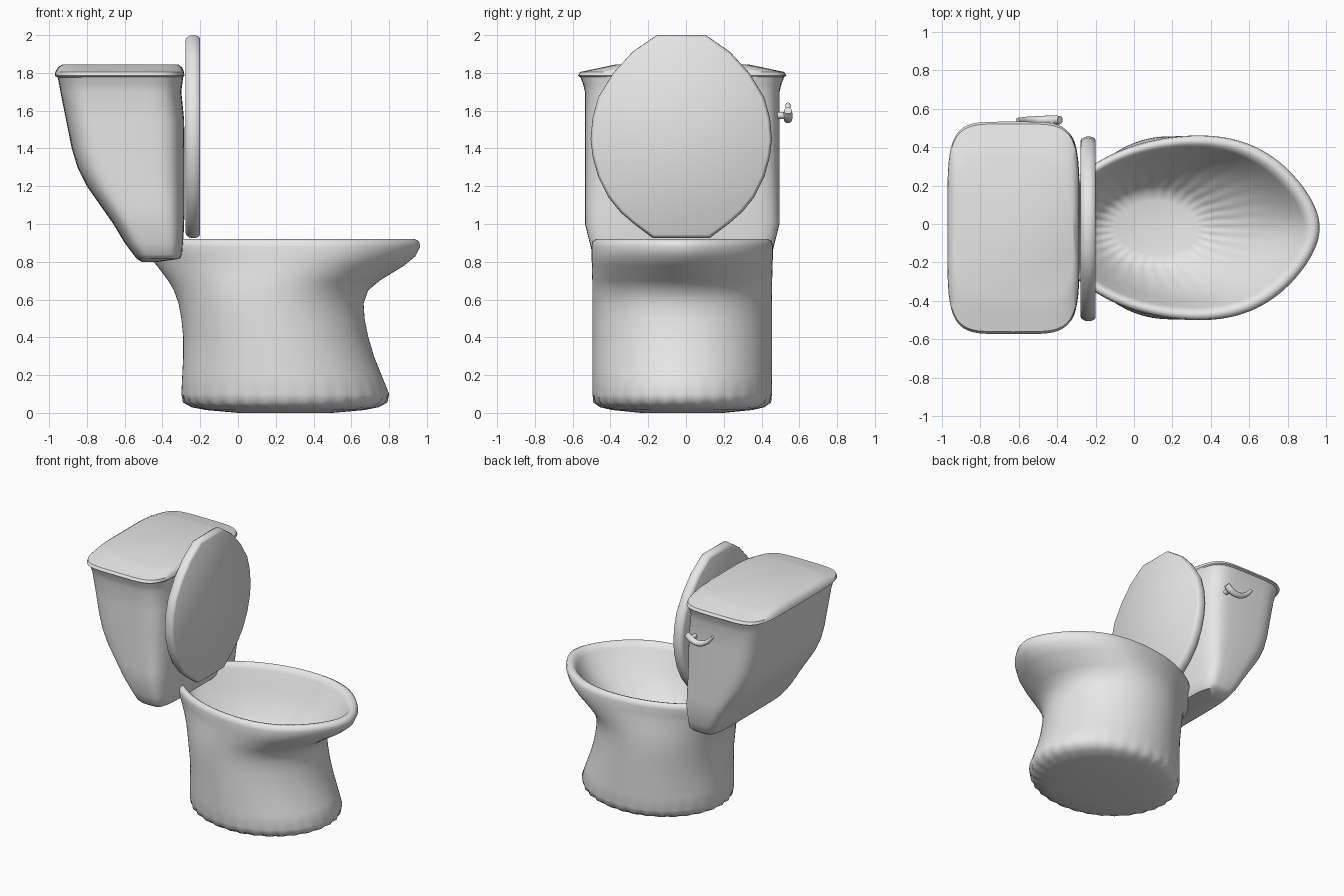
import bpy
import bmesh
from math import cos, sin, pi, copysign

cube = bpy.data.objects.get("Cube")
if cube:
    bpy.data.objects.remove(cube, do_unlink=True)

MID_Y = -0.02

mat = bpy.data.materials.new("light grey ceramic")
mat.use_nodes = True
grey = (0.8, 0.8, 0.8, 1)
mat.diffuse_color = grey
mat.node_tree.nodes["Principled BSDF"].inputs["Base Color"].default_value = grey


def finish(obj, angle):
    obj.data.materials.append(mat)
    bpy.ops.object.select_all(action="DESELECT")
    obj.select_set(True)
    bpy.context.view_layer.objects.active = obj
    bpy.ops.object.shade_smooth_by_angle(angle=angle)


def loft(name, rings, angle=0.7):
    """Skin a stack of equal rings and cap both ends."""
    bm = bmesh.new()
    loops = [[bm.verts.new(p) for p in ring] for ring in rings]
    for a, b in zip(loops, loops[1:]):
        for i in range(len(a)):
            j = (i + 1) % len(a)
            bm.faces.new((a[i], a[j], b[j], b[i]))
    bm.faces.new(loops[0])
    bm.faces.new(loops[-1])
    bmesh.ops.recalc_face_normals(bm, faces=bm.faces)
    mesh = bpy.data.meshes.new(name)
    bm.to_mesh(mesh)
    bm.free()
    obj = bpy.data.objects.new(name, mesh)
    bpy.context.collection.objects.link(obj)
    finish(obj, angle)
    return obj


def egg_ring(z, x0, x1, half, egg=0, ruffle=0, count=128):
    """Ellipse that turns egg-shaped as egg goes to 1, with optional fluting."""
    ring = []
    for i in range(count):
        t = 2 * pi * i / count
        c = cos(t)
        r = 1 + ruffle * cos(32 * t)
        shape = 1 + egg * (0.15 * c - 0.3 * c ** 4)
        ring.append(((x0 + x1) / 2 + (x1 - x0) / 2 * c * r,
                     MID_Y + half * sin(t) * shape * r, z))
    return ring


def box_ring(z, x0, x1, half, power=5, count=64):
    """Rounded rectangle."""
    def soft(v):
        return copysign(abs(v) ** (2 / power), v)
    return [((x0 + x1) / 2 + (x1 - x0) / 2 * soft(cos(2 * pi * i / count)),
             MID_Y + half * soft(sin(2 * pi * i / count)), z)
            for i in range(count)]


# Bowl and pedestal: up the outside, over the rim, down the inside
bowl = [
    (0.0, 0.0, 0.5, 0.22), (0.015, -0.17, 0.67, 0.37),
    (0.03, -0.24, 0.74, 0.43, 0, 0.012), (0.055, -0.285, 0.785, 0.465, 0, 0.012),
    (0.1, -0.3, 0.8, 0.475), (0.2, -0.295, 0.76, 0.475),
    (0.3, -0.29, 0.72, 0.475), (0.4, -0.29, 0.69, 0.475),
    (0.5, -0.3, 0.67, 0.475), (0.58, -0.315, 0.665, 0.475, 0.1),
    (0.65, -0.34, 0.69, 0.475, 0.3), (0.7, -0.37, 0.75, 0.475, 0.5),
    (0.78, -0.43, 0.88, 0.475, 0.8), (0.83, -0.47, 0.94, 0.475, 1),
    (0.88, -0.5, 0.965, 0.475, 1), (0.908, -0.495, 0.958, 0.47, 1),
    (0.92, -0.475, 0.935, 0.45, 1), (0.915, -0.455, 0.905, 0.43, 1),
    (0.88, -0.44, 0.88, 0.41, 1), (0.75, -0.38, 0.78, 0.37, 0.9),
    (0.6, -0.28, 0.6, 0.29, 0.5), (0.5, -0.2, 0.44, 0.215, 0, 0.02),
    (0.47, -0.15, 0.38, 0.18, 0, 0.03), (0.46, -0.1, 0.34, 0.14),
]
loft("bowl", [egg_ring(*row) for row in bowl], angle=1.2)

# Tank with sloping back
tank = [
    (0.8, -0.51, -0.42, 0.36), (0.815, -0.535, -0.31, 0.45),
    (0.84, -0.555, -0.295, 0.475), (0.9, -0.6, -0.29, 0.49),
    (1.0, -0.66, -0.285, 0.515), (1.1, -0.73, -0.283, 0.515),
    (1.2, -0.8, -0.283, 0.515), (1.3, -0.85, -0.283, 0.515),
    (1.4, -0.88, -0.283, 0.515), (1.55, -0.91, -0.285, 0.515),
    (1.7, -0.94, -0.3, 0.515), (1.74, -0.947, -0.295, 0.525),
    (1.78, -0.955, -0.29, 0.54),
]
loft("tank", [box_ring(*row) for row in tank])

# Tank cover, sloping towards both ends
cover = [
    (1.775, -0.955, -0.292, 0.535), (1.785, -0.97, -0.284, 0.552),
    (1.805, -0.967, -0.286, 0.54), (1.828, -0.955, -0.295, 0.43),
    (1.845, -0.93, -0.315, 0.35),
]
loft("tank_cover", [box_ring(*row) for row in cover])

# Raised seat lid: half outline mirrored, then stacked along x
half_outline = [
    (0.15, 0.925), (0.25, 1.0), (0.32, 1.06), (0.385, 1.14), (0.44, 1.25),
    (0.47, 1.36), (0.48, 1.45), (0.47, 1.56), (0.44, 1.67), (0.36, 1.8),
    (0.26, 1.91), (0.13, 2.0),
]
outline = half_outline + [(-y, z) for y, z in reversed(half_outline)]
MID_Z = 1.4625


def lid_ring(x, scale):
    return [(x, MID_Y - 0.005 + y * scale, MID_Z + (z - MID_Z) * scale)
            for y, z in outline]


loft("seat_lid", [lid_ring(x, s) for x, s in (
    (-0.278, 0.95), (-0.272, 0.975), (-0.255, 0.995), (-0.24, 1.0),
    (-0.225, 0.998), (-0.207, 0.985), (-0.2, 0.965))])

# Flush handle: sagging tapered bar on a short pivot
curve = bpy.data.curves.new("flush_handle", "CURVE")
curve.dimensions = "3D"
curve.bevel_depth = 0.02
curve.bevel_resolution = 3
curve.use_fill_caps = True
path = [(-0.385, 1.6, 1.1), (-0.42, 1.57, 1.2), (-0.48, 1.555, 1.1),
        (-0.55, 1.58, 0.9), (-0.605, 1.635, 0.6)]
spline = curve.splines.new("BEZIER")
spline.bezier_points.add(len(path) - 1)
for point, (x, z, r) in zip(spline.bezier_points, path):
    point.co = (x, 0.54, z)
    point.radius = r
    point.handle_left_type = point.handle_right_type = "AUTO"
handle = bpy.data.objects.new("flush_handle", curve)
bpy.context.collection.objects.link(handle)
bpy.ops.object.select_all(action="DESELECT")
handle.select_set(True)
bpy.context.view_layer.objects.active = handle
bpy.ops.object.convert(target="MESH")
finish(bpy.context.object, 0.7)

bpy.ops.mesh.primitive_cylinder_add(vertices=16, radius=0.018, depth=0.06,
                                    location=(-0.42, 0.51, 1.575),
                                    rotation=(pi / 2, 0, 0))
bpy.context.object.name = "handle_pivot"
finish(bpy.context.object, 0.7)
